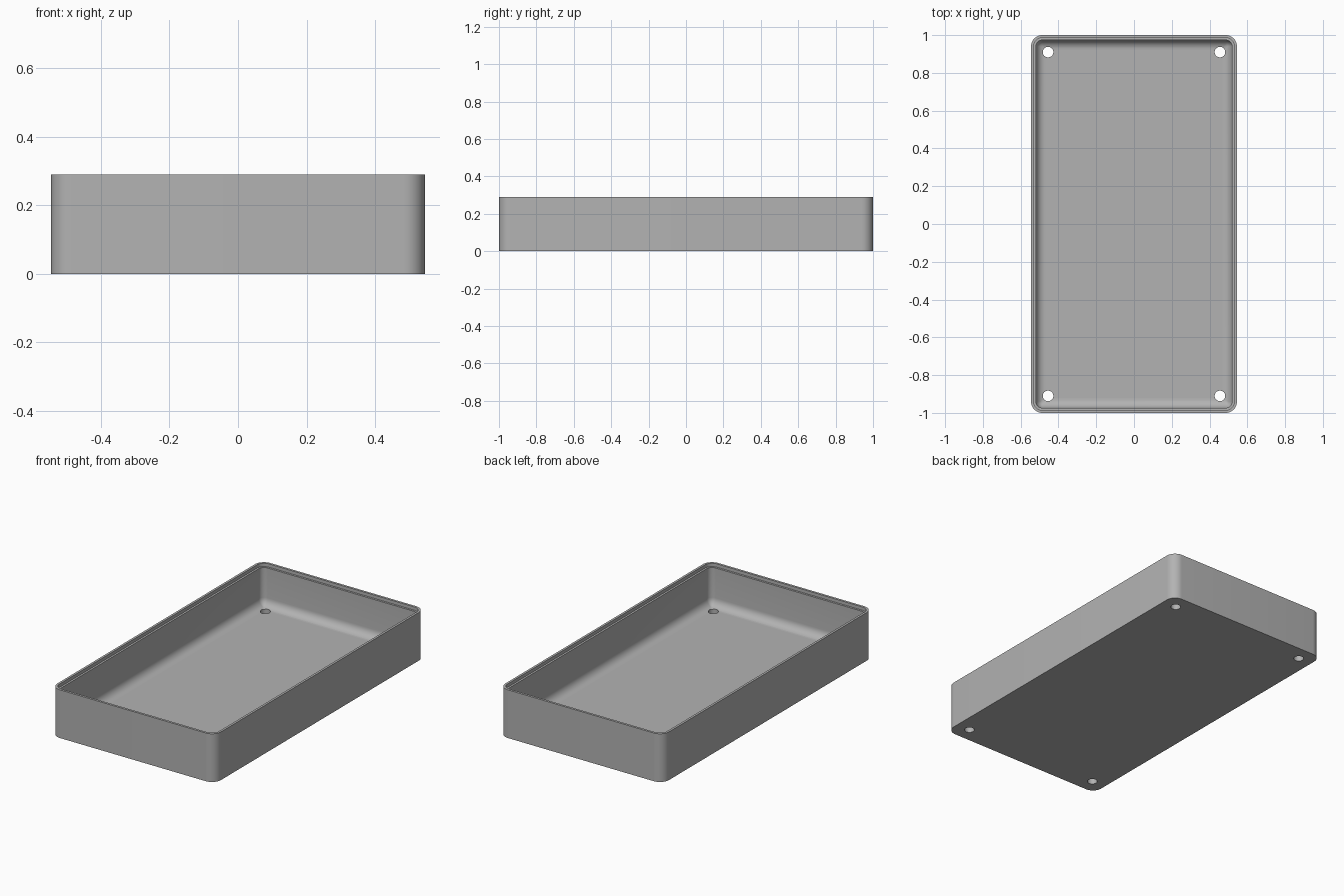
import bpy, bmesh, math

if "Cube" in bpy.data.objects:
    bpy.data.objects.remove(bpy.data.objects["Cube"], do_unlink=True)

HALF_X, HALF_Y, HEIGHT, RADIUS = 0.545, 1.0, 0.29, 0.06
FLOOR, WALL, LIP, FILLET = 0.04, 0.026, 0.014, 0.05
STEPS = 10

grey = bpy.data.materials.new("light grey plastic")
grey.use_nodes = True
colour = (0.45, 0.45, 0.45, 1)
grey.diffuse_color = colour
grey.node_tree.nodes["Principled BSDF"].inputs["Base Color"].default_value = colour


def rounded_ring(bm, inset, z):
    """Loop of vertices round a rounded rectangle, shrunk by inset."""
    r = max(RADIUS - inset, 0.012)
    cx, cy = HALF_X - inset - r, HALF_Y - inset - r
    ring = []
    for k, (sx, sy) in enumerate([(1, 1), (-1, 1), (-1, -1), (1, -1)]):
        for i in range(STEPS + 1):
            a = math.pi / 2 * (k + i / STEPS)
            ring.append(bm.verts.new((sx * cx + r * math.cos(a), sy * cy + r * math.sin(a), z)))
    return ring


# Wall section from the underside, over the stepped rim, down to the filleted floor
section = [(0, 0), (0, HEIGHT), (LIP, HEIGHT), (LIP, HEIGHT - 0.02), (WALL, HEIGHT - 0.02)]
for i in range(9):
    a = math.pi / 2 * i / 8
    section.append((WALL + FILLET * (1 - math.cos(a)), FLOOR + FILLET * (1 - math.sin(a))))

bm = bmesh.new()
rings = [rounded_ring(bm, *p) for p in section]
n = len(rings[0])
for low, high in zip(rings, rings[1:]):
    for i in range(n):
        j = (i + 1) % n
        bm.faces.new((low[i], low[j], high[j], high[i]))
bm.faces.new(rings[0][::-1])
bm.faces.new(rings[-1])
bmesh.ops.recalc_face_normals(bm, faces=bm.faces)
mesh = bpy.data.meshes.new("tray")
bm.to_mesh(mesh)
bm.free()
tray = bpy.data.objects.new("tray", mesh)
bpy.context.collection.objects.link(tray)
mesh.materials.append(grey)

# Screw holes through the four floor corners
for sx in (-1, 1):
    for sy in (-1, 1):
        bpy.ops.mesh.primitive_cylinder_add(vertices=32, radius=0.028, depth=0.3,
                                            location=(sx * 0.455, sy * 0.91, 0.05))
        cutter = bpy.context.object
        cutter.name = "hole_cutter"
        cutter.data.materials.append(grey)
        bpy.context.view_layer.objects.active = tray
        cut = tray.modifiers.new("screw hole", 'BOOLEAN')
        cut.operation, cut.solver, cut.object = 'DIFFERENCE', 'EXACT', cutter
        bpy.ops.object.modifier_apply(modifier=cut.name)
        bpy.data.objects.remove(cutter, do_unlink=True)

# Smooth fillets and corners, crisp rim
bpy.ops.object.select_all(action='DESELECT')
tray.select_set(True)
bpy.context.view_layer.objects.active = tray
bpy.ops.object.shade_smooth_by_angle(angle=math.radians(35))
